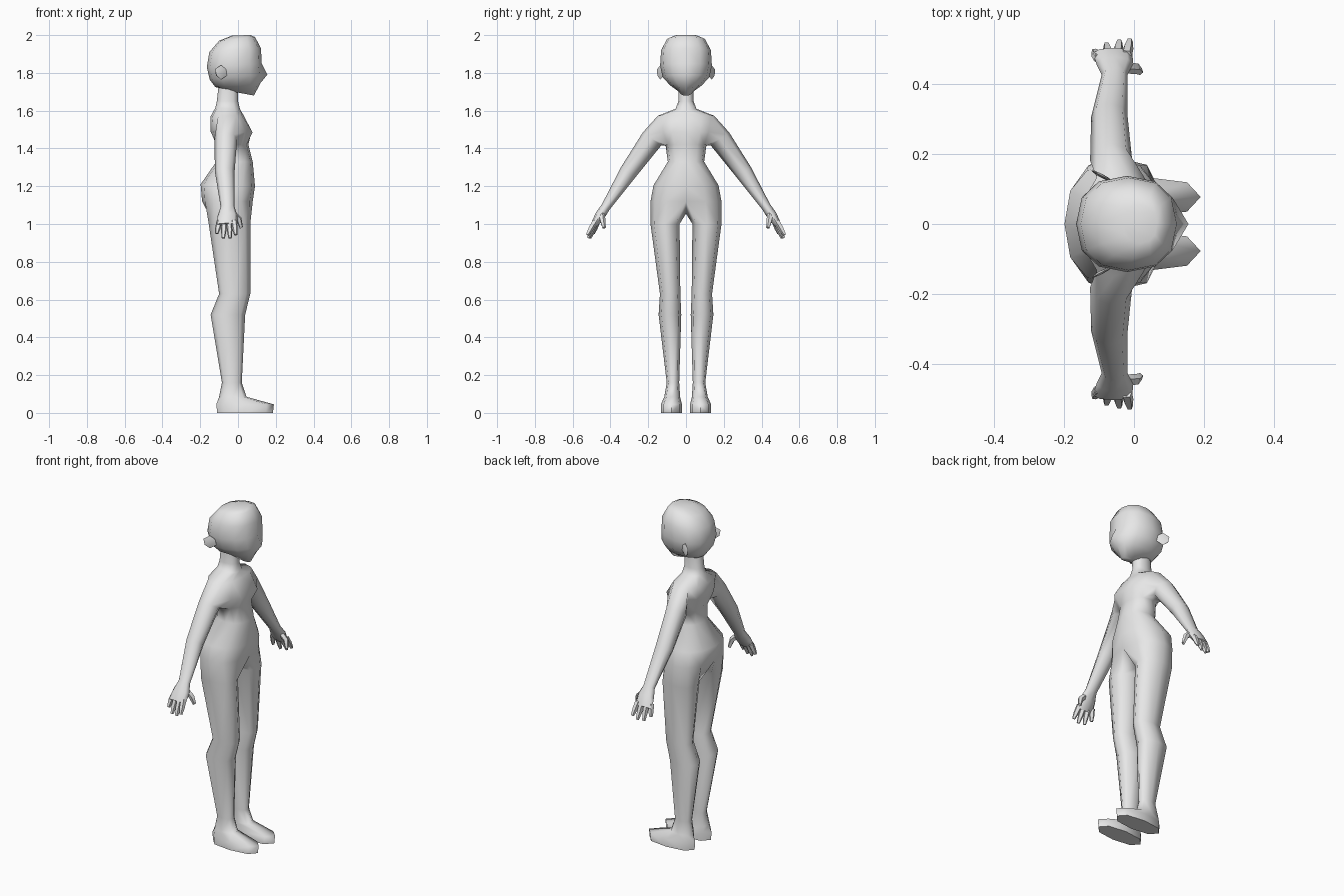
import bpy, bmesh, math
from mathutils import Vector

if "Cube" in bpy.data.objects:
    bpy.data.objects.remove(bpy.data.objects["Cube"])

grey = bpy.data.materials.new("plain_grey")
grey.diffuse_color = (0.8, 0.8, 0.8, 1)
grey.use_nodes = True
grey.node_tree.nodes["Principled BSDF"].inputs["Base Color"].default_value = grey.diffuse_color


def sgn_pow(v, p):
    return math.copysign(abs(v) ** p, v)


def outline(xb, zb, xf, zf, hw, yc, degrees, push=0, p=0.85):
    """Tilted rounded section from back (xb, zb) to front (xf, zf)."""
    pts = []
    for d in degrees:
        a = math.radians(d)
        t = 0.5 - 0.5 * sgn_pow(math.sin(a), p)
        y = yc + hw * sgn_pow(math.cos(a), p)
        if abs(y) < 1e-6:
            y = 0
        x = xb + (xf - xb) * t + (push if d == -90 else 0)
        pts.append((x, y, zb + (zf - zb) * t))
    return pts


def add_ring(bm, pts):
    return [bm.verts.new(p) for p in pts]


def bridge(bm, a, b, closed=True, skip=()):
    n = len(a)
    for i in range(n if closed else n - 1):
        if i not in skip:
            j = (i + 1) % n
            bm.faces.new((a[i], a[j], b[j], b[i]))


def finish(bm, name, angle=60):
    """Make a smooth object mirrored left to right."""
    bmesh.ops.recalc_face_normals(bm, faces=bm.faces)
    me = bpy.data.meshes.new(name)
    bm.to_mesh(me)
    bm.free()
    me.materials.append(grey)
    ob = bpy.data.objects.new(name, me)
    bpy.context.collection.objects.link(ob)
    bpy.ops.object.select_all(action='DESELECT')
    ob.select_set(True)
    bpy.context.view_layer.objects.active = ob
    bpy.ops.object.shade_smooth_by_angle(angle=math.radians(angle))
    mod = ob.modifiers.new("mirror", 'MIRROR')
    mod.use_axis = (False, True, False)
    return ob


HALF = [(k - 3) * 30 for k in range(7)]
LOOP = [(k - 3) * 45 for k in range(8)]

# Torso half: back x/z, front x/z, half width, centre-line push
torso = [
    (-.10, 1.76, .00, 1.74, .04, 0),
    (-.112, 1.65, .00, 1.65, .04, 0),
    (-.12, 1.615, .012, 1.605, .055, 0),
    (-.145, 1.57, .03, 1.575, .15, 0),
    (-.145, 1.49, .09, 1.485, .135, -.02),
    (-.11, 1.41, .055, 1.42, .108, 0),
    (-.115, 1.33, .078, 1.33, .096, 0),
    (-.198, 1.21, .09, 1.20, .172, 0),
    (-.19, 1.12, .078, 1.12, .188, 0),
]
bm = bmesh.new()
rings = [add_ring(bm, outline(xb, zb, xf, zf, hw, 0, HALF, push))
         for xb, zb, xf, zf, hw, push in torso]
for i in range(len(rings) - 1):
    # Leave an arm hole at the shoulder
    bridge(bm, rings[i], rings[i + 1], False, (2, 3) if i in (3, 4) else ())

# Leg and foot grow from the hip half-ring plus a crotch point
legs = [
    (-.155, 1.0, .065, 1.0, .077, .111),
    (-.10, .63, .065, .63, .054, .084),
    (-.145, .52, .038, .52, .060, .085),
    (-.085, .16, .02, .16, .033, .069),
    (-.10, .085, .045, .085, .042, .073),
    (-.115, .045, .19, .045, .056, .077),
    (-.11, 0, .185, 0, .056, .077),
]
prev = rings[-1] + [bm.verts.new((-.05, 0, 1.055))]
for xb, zb, xf, zf, hw, yc in legs:
    ring = add_ring(bm, outline(xb, zb, xf, zf, hw, yc, LOOP))
    bridge(bm, prev, ring)
    prev = ring
bm.faces.new(prev)

# Arm and palm grow from the shoulder hole: centre, front radius, side radius
top, mid, low = rings[3:6]
prev = [top[2], top[3], top[4], mid[4], low[4], low[3], low[2], mid[2]]
bm.verts.remove(mid[3])
arms = [
    (-.065, .18, 1.45, .060, .060),
    (-.070, .305, 1.275, .052, .047),
    (-.055, .425, 1.09, .037, .025),
    (-.055, .455, 1.045, .052, .027),
    (-.060, .487, 0.995, .056, .018),
]
for x, y, z, rx, ru in arms:
    pts = []
    for k in range(8):
        a = math.radians(135 - 45 * k)
        u = ru * math.sin(a)
        pts.append((x - rx * math.cos(a), y + .83 * u, z + .55 * u))
    ring = add_ring(bm, pts)
    bridge(bm, prev, ring)
    prev = ring
bm.faces.new(prev)
finish(bm, "body", 75)

# Head with a pointed nose and chin
head = [
    (-.03, 1.998, .065, 2.0, .055, 0),
    (-.10, 1.97, .09, 1.99, .10, 0),
    (-.152, 1.91, .122, 1.93, .132, 0),
    (-.165, 1.83, .125, 1.85, .137, 0),
    (-.15, 1.765, .13, 1.79, .124, .025),
    (-.12, 1.725, .118, 1.745, .085, 0),
    (-.05, 1.705, .085, 1.68, .028, 0),
]
bm = bmesh.new()
rings = [add_ring(bm, outline(xb, zb, xf, zf, hw, 0, HALF, push))
         for xb, zb, xf, zf, hw, push in head]
for a, b in zip(rings, rings[1:]):
    bridge(bm, a, b, False)
bm.faces.new(rings[0])
bm.faces.new(rings[-1])
finish(bm, "head", 75)

# Ears
bm = bmesh.new()
bmesh.ops.create_icosphere(bm, subdivisions=1, radius=1)
for v in bm.verts:
    x, y, z = v.co
    v.co = (-.09 + .030 * x - .018 * y, .136 + .015 * y - .012 * x,
            1.803 + .038 * z)
finish(bm, "ears")


def finger(name, points, radii):
    """Five-sided tapering tube through the points."""
    bm = bmesh.new()
    pts = [Vector(p) for p in points]
    d = (pts[-1] - pts[0]).normalized()
    u = d.cross(Vector((1, 0, 0))).normalized()
    w = d.cross(u)
    prev = None
    for c, r in zip(pts, radii):
        ring = add_ring(bm, [c + r * (math.cos(k * math.tau / 5) * u +
                                      math.sin(k * math.tau / 5) * w)
                             for k in range(5)])
        bm.faces.new(ring) if prev is None else bridge(bm, prev, ring)
        prev = ring
    bm.faces.new(prev)
    finish(bm, name)


# Fingers and thumb
tips = [(-.113, .492, .95), (-.078, .510, .926),
        (-.042, .519, .926), (-.012, .522, .943)]
for i, tip in enumerate(tips):
    root = Vector((-.099 + .026 * i, .470 + .004 * i, 1.015))
    finger(f"finger_{i + 1}", [root, root.lerp(Vector(tip), .55), tip],
           [.016, .015, .009])
finger("thumb", [(-.035, .447, 1.06), (.005, .443, 1.025), (.018, .434, .98)],
       [.018, .016, .010])
